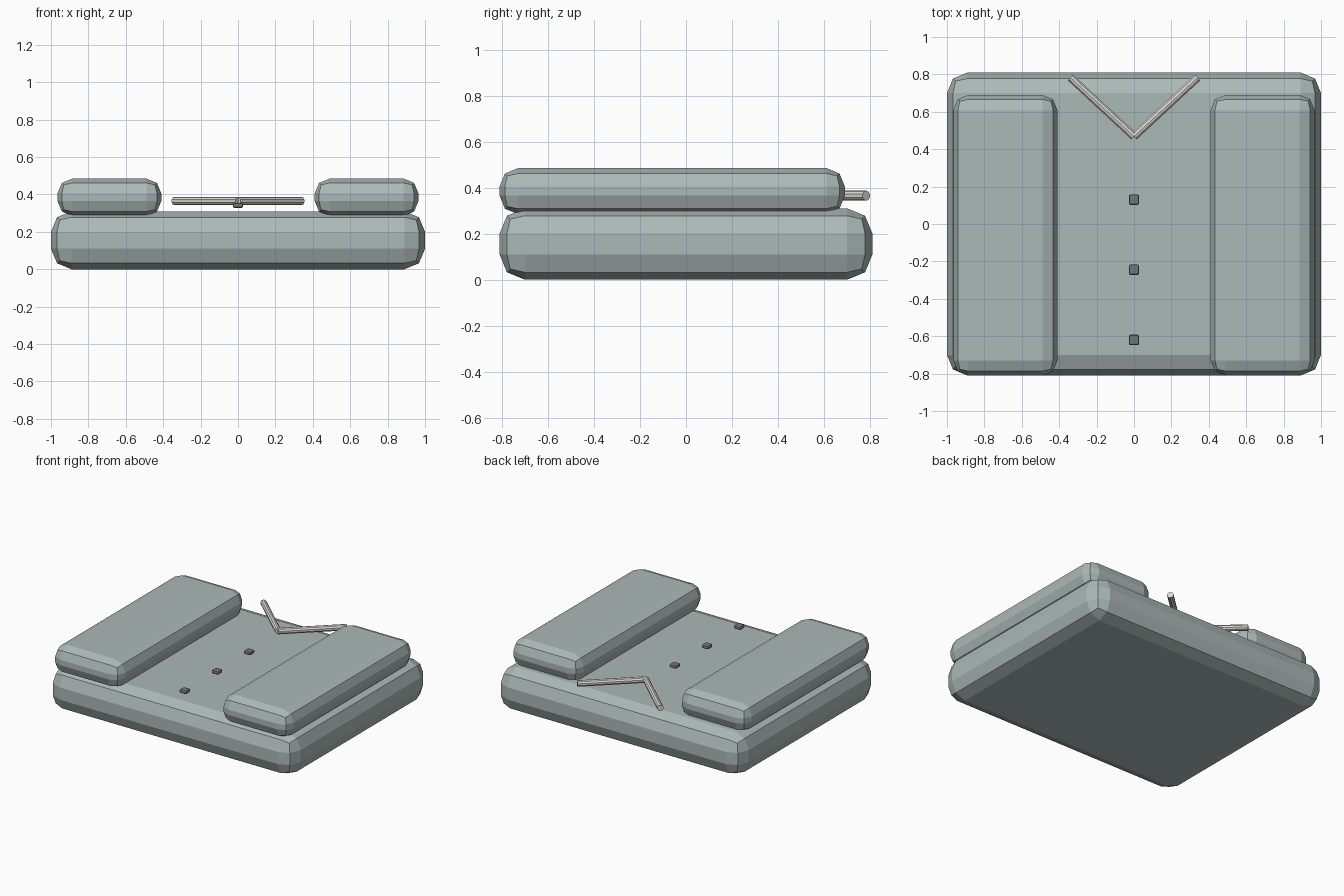
import bpy
from mathutils import Vector

if "Cube" in bpy.data.objects:
    bpy.data.objects.remove(bpy.data.objects["Cube"])


def material(name, rgb):
    m = bpy.data.materials.new(name)
    m.diffuse_color = (*rgb, 1)
    m.use_nodes = True
    m.node_tree.nodes["Principled BSDF"].inputs["Base Color"].default_value = m.diffuse_color
    return m


cloth = material("cloth", (0.41, 0.49, 0.475))
trim = material("trim", (0.72, 0.70, 0.65))
dark = material("dark", (0.17, 0.18, 0.18))


def box(name, lo, hi, bevel, mat):
    lo, hi = Vector(lo), Vector(hi)
    bpy.ops.mesh.primitive_cube_add(size=1, location=(lo + hi) / 2)
    o = bpy.context.object
    o.name = name
    o.scale = hi - lo
    bpy.ops.object.transform_apply(location=False, rotation=False, scale=True)
    b = o.modifiers.new("rounding", 'BEVEL')
    b.width, b.segments = bevel, 2
    o.data.materials.append(mat)
    return o


def rod(name, a, b, radius, mat):
    a, b = Vector(a), Vector(b)
    d = b - a
    bpy.ops.mesh.primitive_cylinder_add(vertices=10, radius=radius, depth=d.length,
                                        location=(a + b) / 2,
                                        rotation=d.to_track_quat('Z', 'Y').to_euler())
    o = bpy.context.object
    o.name = name
    o.data.materials.append(mat)


# Folded body
box("folded_body", (-1, -0.81, 0), (1, 0.81, 0.31), 0.11, cloth)

# Side folds and collar strips, one per side
for side, s in (("left", -1), ("right", 1)):
    x0, x1 = sorted((s * 0.41, s * 0.965))
    box(side + "_fold", (x0, -0.81, 0.285), (x1, 0.69, 0.485), 0.08, cloth)
    rod(side + "_collar_strip", (0, 0.468, 0.365), (s * 0.34, 0.783, 0.365), 0.022, trim)

# Buttons down the front
for i, y in enumerate((0.13, -0.245, -0.62)):
    box(f"button_{i + 1}", (-0.028, y - 0.028, 0.328), (0.028, y + 0.028, 0.354), 0.01, dark)
